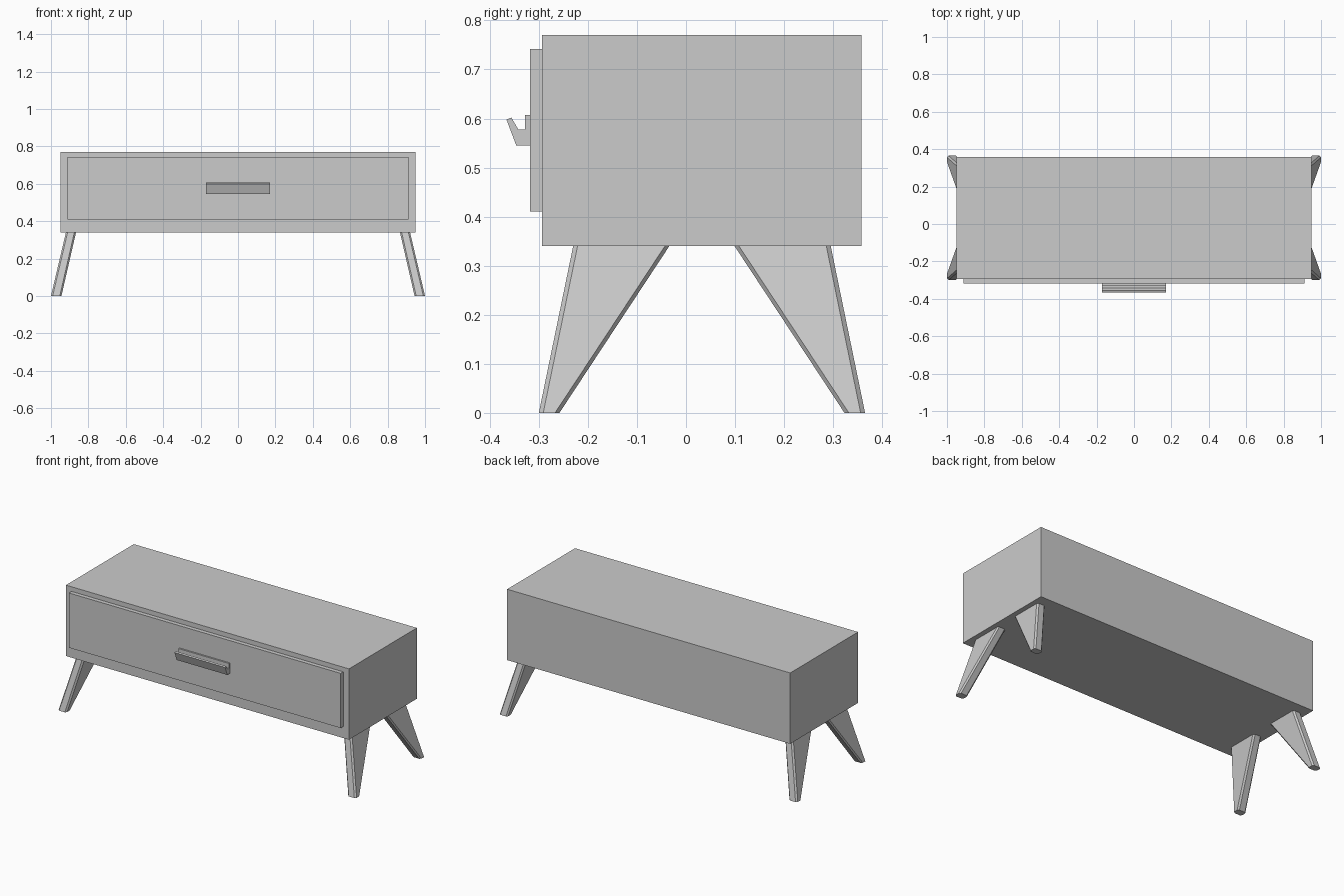
import bpy, bmesh

if "Cube" in bpy.data.objects:
    bpy.data.objects.remove(bpy.data.objects["Cube"])

YC = 0.0325  # depth centre of the cabinet body


def finish(name, bm):
    bmesh.ops.recalc_face_normals(bm, faces=bm.faces)
    me = bpy.data.meshes.new(name)
    bm.to_mesh(me)
    bm.free()
    ob = bpy.data.objects.new(name, me)
    bpy.context.collection.objects.link(ob)
    return ob


def loft(name, ring_a, ring_b):
    """Closed solid between two matching rings of points."""
    bm = bmesh.new()
    a = [bm.verts.new(p) for p in ring_a]
    b = [bm.verts.new(p) for p in ring_b]
    n = len(a)
    for i in range(n):
        j = (i + 1) % n
        bm.faces.new((a[i], a[j], b[j], b[i]))
    bm.faces.new(a)
    bm.faces.new(b)
    return finish(name, bm)


def box(name, x, y, z):
    ring = [(-x, y[0]), (x, y[0]), (x, y[1]), (-x, y[1])]
    return loft(name, [(*p, z[0]) for p in ring], [(*p, z[1]) for p in ring])


def chamfered(x0, x1, y0, y1, z, c=0.009):
    """Rectangle with cut corners at height z."""
    return [(x0 + c, y0, z), (x1 - c, y0, z), (x1, y0 + c, z), (x1, y1 - c, z),
            (x1 - c, y1, z), (x0 + c, y1, z), (x0, y1 - c, z), (x0, y0 + c, z)]


# Cabinet and drawer front
box("cabinet_body", 0.95, (-0.293, 0.358), (0.34, 0.77))
box("drawer_front", 0.912, (-0.318, -0.293), (0.41, 0.742))

# Hooked pull handle, extruded along x
profile = [(-0.318, 0.545), (-0.346, 0.545), (-0.366, 0.598), (-0.356, 0.602),
           (-0.342, 0.578), (-0.328, 0.578), (-0.328, 0.607), (-0.318, 0.607)]
loft("drawer_handle", [(-0.17, *p) for p in profile], [(0.17, *p) for p in profile])

# Splayed, tapered legs mirrored to the four corners
foot = chamfered(0.944, 1.0, -0.300, -0.258, 0.0)
head = chamfered(0.866, 0.920, -0.230, -0.034, 0.34)
for sx, side in ((1, "right"), (-1, "left")):
    for sy, end in ((1, "front"), (-1, "back")):
        place = lambda ring: [(sx * x, YC + sy * (y - YC), z) for x, y, z in ring]
        loft(f"{end}_{side}_leg", place(foot), place(head))
